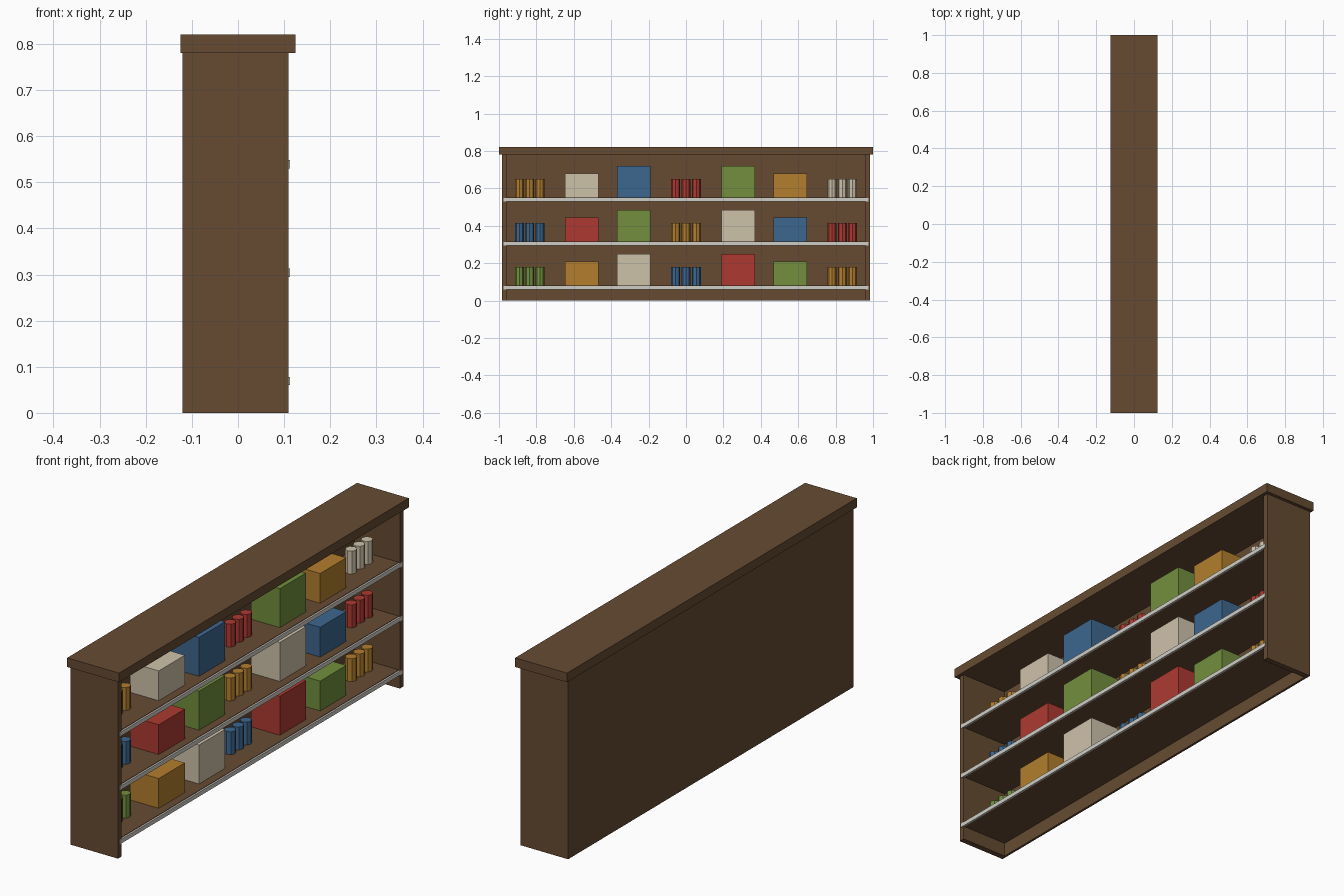
import bpy

if "Cube" in bpy.data.objects:
    bpy.data.objects.remove(bpy.data.objects["Cube"])


def material(name, hex_code):
    def lin(i):
        c = int(hex_code[i:i + 2], 16) / 255
        return c / 12.92 if c < 0.04045 else ((c + 0.055) / 1.055) ** 2.4
    m = bpy.data.materials.new(name)
    m.diffuse_color = (lin(0), lin(2), lin(4), 1)
    m.use_nodes = True
    m.node_tree.nodes["Principled BSDF"].inputs["Base Color"].default_value = m.diffuse_color
    return m


MATS = {n: material(n, h) for n, h in {
    "wood": "664b32", "trim": "d0cec6", "red": "ad3a31", "blue": "3d678f",
    "green": "728f3d", "amber": "b37e2e", "cream": "cec2aa"}.items()}


def box(name, x, y, z, mat):
    """Box from (min, max) ranges on each axis."""
    bpy.ops.mesh.primitive_cube_add(size=1, location=[sum(r) / 2 for r in (x, y, z)])
    ob = bpy.context.object
    ob.scale = [r[1] - r[0] for r in (x, y, z)]
    bpy.ops.object.transform_apply(location=False, rotation=False, scale=True)
    ob.name = name
    ob.data.materials.append(MATS[mat])


def can(name, y, z, mat):
    h = 0.10
    bpy.ops.mesh.primitive_cylinder_add(vertices=8, radius=0.024, depth=h,
                                        location=(0, y, z + h / 2))
    ob = bpy.context.object
    ob.name = name
    ob.data.materials.append(MATS[mat])


# Carcass: back, two sides and overhanging top
box("back_panel", (-0.12, -0.11), (-0.985, 0.985), (0, 0.78), "wood")
for s, side in ((-1, "left"), (1, "right")):
    y = sorted((s * 0.96, s * 0.985))
    box("side_panel_" + side, (-0.11, 0.11), y, (0, 0.78), "wood")
box("top_board", (-0.125, 0.125), (-1, 1), (0.78, 0.82), "wood")

# Goods on each shelf, bottom to top, in order along y
PITCH = 0.2785
KINDS = ("can", "short", "tall", "can", "tall", "short", "can")
HEIGHT = {"short": 0.13, "tall": 0.17}
ROWS = (
    ("green", "amber", "cream", "blue", "red", "green", "amber"),
    ("blue", "red", "green", "amber", "cream", "blue", "red"),
    ("amber", "cream", "blue", "red", "green", "amber", "cream"),
)

for r, colours in enumerate(ROWS):
    zc = 0.07 + 0.235 * r
    top = zc + 0.01
    # Shelf board and its pale front strip
    box(f"shelf_{r}", (-0.11, 0.105), (-0.96, 0.96), (zc - 0.01, top), "wood")
    box(f"shelf_strip_{r}", (0.105, 0.113), (-0.975, 0.975), (zc - 0.01, zc + 0.008), "trim")
    for i, (kind, colour) in enumerate(zip(KINDS, colours)):
        y = (i - 3) * PITCH
        if kind == "can":
            for k in (-1, 0, 1):
                can(f"can_{r}_{i}_{k + 1}", y + k * 0.055, top, colour)
        else:
            box(f"carton_{r}_{i}", (-0.07, 0.07), (y - 0.09, y + 0.09),
                (top, top + HEIGHT[kind]), colour)
